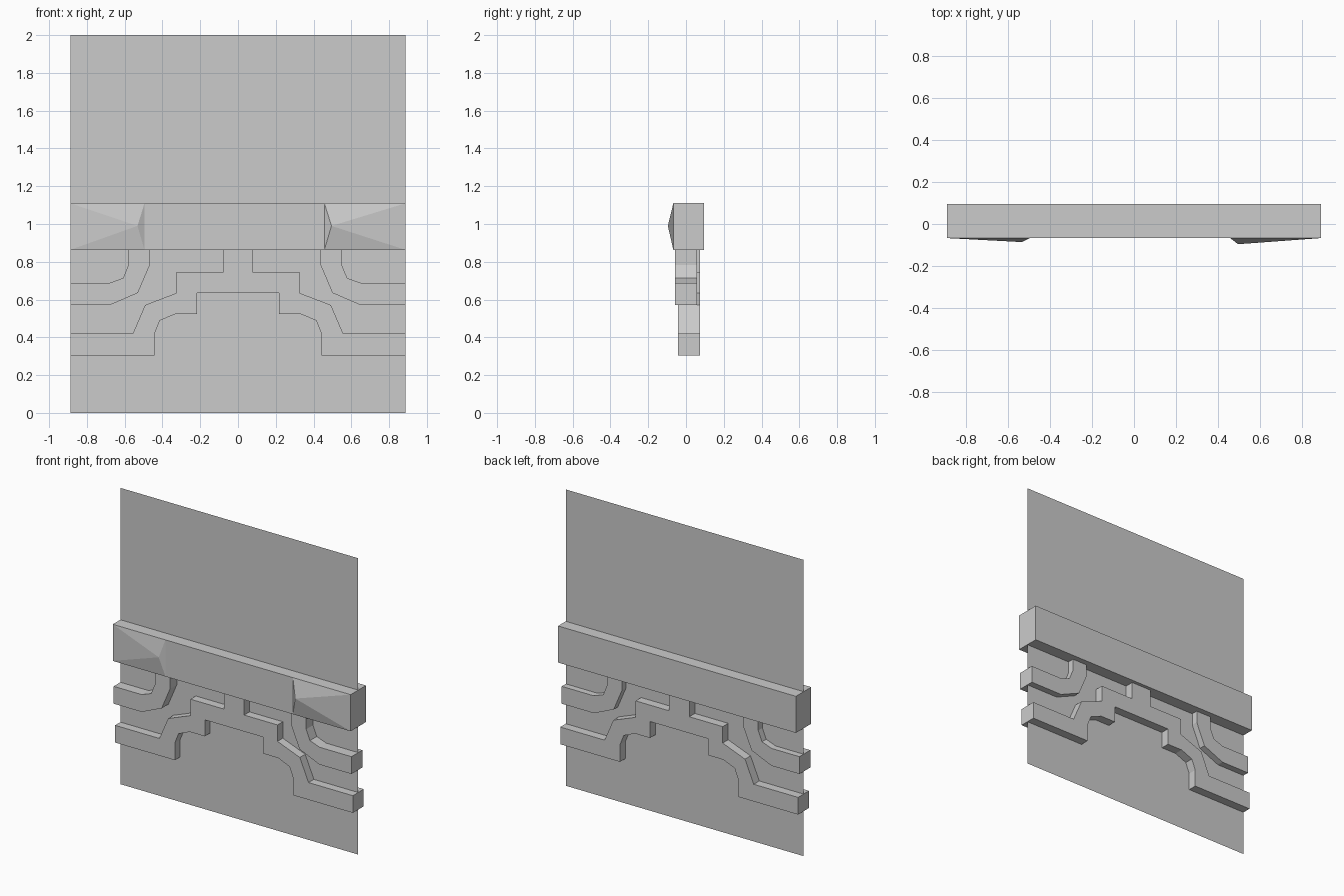
import bpy, bmesh

if "Cube" in bpy.data.objects:
    bpy.data.objects.remove(bpy.data.objects["Cube"])

W = 0.888            # half width
TOP, BOT = 1.11, 0.863


def finish(name, bm):
    bmesh.ops.recalc_face_normals(bm, faces=bm.faces)
    me = bpy.data.meshes.new(name)
    bm.to_mesh(me)
    bm.free()
    ob = bpy.data.objects.new(name, me)
    bpy.context.collection.objects.link(ob)
    return ob


def extrude_profile(name, pts, y0, y1):
    """Solid from an (x, z) outline, running from y0 to y1."""
    bm = bmesh.new()
    face = bm.faces.new([bm.verts.new((x, y0, z)) for x, z in pts])
    res = bmesh.ops.extrude_face_region(bm, geom=[face], use_keep_orig=True)
    verts = [g for g in res["geom"] if isinstance(g, bmesh.types.BMVert)]
    bmesh.ops.translate(bm, verts=verts, vec=(0, y1 - y0, 0))
    return finish(name, bm)


# Thin flat backing panel, a single sheet
bm = bmesh.new()
bm.faces.new([bm.verts.new((x, 0.014, z))
              for x, z in ((-W, 0), (W, 0), (W, 2), (-W, 2))])
finish("panel", bm)

# Horizontal beam: box split into three bays, outer bays raised to pyramids
FRONT, BACK = -0.067, 0.096
bm = bmesh.new()
rings = []
for x in (-W, -0.495, 0.457, W):
    rings.append([bm.verts.new((x, y, z)) for y, z in
                  ((FRONT, BOT), (FRONT, TOP), (BACK, TOP), (BACK, BOT))])
fronts = []
for a, b in zip(rings, rings[1:]):
    for i in range(4):
        j = (i + 1) % 4
        f = bm.faces.new((a[i], a[j], b[j], b[i]))
        if i == 0:
            fronts.append(f)
bm.faces.new(rings[0])
bm.faces.new(rings[-1])
for f, apex in ((fronts[0], (-0.532, -0.086, 0.99)),
                (fronts[2], (0.495, -0.096, 0.99))):
    bmesh.ops.poke(bm, faces=[f])["verts"][0].co = apex
finish("beam", bm)

# Lower stepped pipe: symmetric outline with a centre stub up to the beam
half = [(0.076, BOT), (0.076, 0.746), (0.325, 0.746), (0.325, 0.635),
        (0.492, 0.571), (0.557, 0.419), (W, 0.419), (W, 0.303),
        (0.442, 0.303), (0.442, 0.419), (0.414, 0.489), (0.33, 0.524),
        (0.218, 0.524), (0.218, 0.635)]
extrude_profile("lower_pipe", half + [(-x, z) for x, z in reversed(half)],
                -0.043, 0.073)

# Upper pipes: bent from the beam out to each side edge
bend = [(0.437, BOT), (0.437, 0.783), (0.5, 0.635), (0.648, 0.571),
        (W, 0.571), (W, 0.688), (0.65, 0.688), (0.578, 0.714),
        (0.55, 0.783), (0.55, BOT)]
for name, side, shift in (("upper_pipe_right", 1, 0), ("upper_pipe_left", -1, 0.03)):
    extrude_profile(name, [(side * min(x + shift, W), z) for x, z in bend],
                    -0.058, 0.058)
